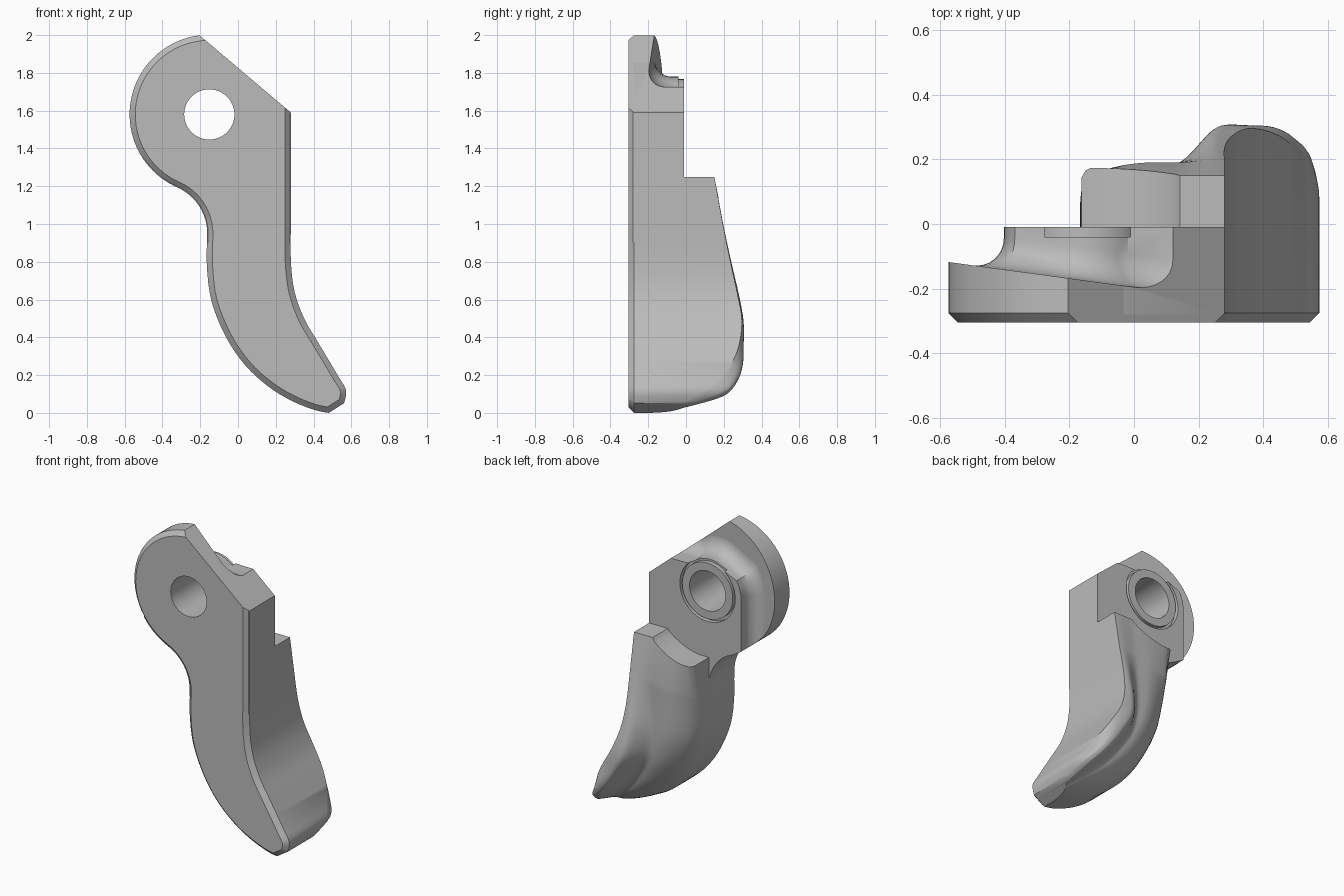
import bpy, bmesh
from math import sin, cos, radians

if "Cube" in bpy.data.objects:
    bpy.data.objects.remove(bpy.data.objects["Cube"])

gray = bpy.data.materials.new("plain gray")
gray.use_nodes = True
gray.diffuse_color = (0.5, 0.5, 0.5, 1)
gray.node_tree.nodes["Principled BSDF"].inputs["Base Color"].default_value = (0.5, 0.5, 0.5, 1)

FRONT, BACK, BEVEL, COVE = -0.305, -0.01, 0.03, 0.1
PIVOT = (-0.152, 1.58)


def arc(center, radius, start, end, steps):
    angles = [radians(start + (end - start) * i / steps) for i in range(steps + 1)]
    return [(center[0] + radius * cos(a), center[1] + radius * sin(a)) for a in angles]


def circle(radius):
    return arc(PIVOT, radius, 0, 352.5, 47)


def inset(poly, dist):
    """Move each edge of a counterclockwise polygon inward by its own distance."""
    count = len(poly)
    lines = []
    for i in range(count):
        (ax, az), (bx, bz) = poly[i], poly[(i + 1) % count]
        size = ((bx - ax) ** 2 + (bz - az) ** 2) ** 0.5
        lines.append(((az - bz) / size, (bx - ax) / size, dist(i)))
    out = []
    for i, (x, z) in enumerate(poly):
        (a, b, d), (e, f, g) = lines[i - 1], lines[i]
        det = a * f - b * e
        if abs(det) < 0.02:
            out.append((x + a * d, z + b * d))
        else:
            out.append((x + (d * f - b * g) / det, z + (a * g - d * e) / det))
    return out


def loft(name, rings, strip_caps=False):
    bm = bmesh.new()
    rows = [[bm.verts.new(p) for p in ring] for ring in rings]
    n = len(rows[0])
    for low, high in zip(rows, rows[1:]):
        for i in range(n):
            j = (i + 1) % n
            bm.faces.new((low[i], low[j], high[j], high[i]))
    for row in (rows[0], rows[-1]):
        if strip_caps:
            for i in range(n // 2 - 1):
                bm.faces.new((row[i], row[i + 1], row[n - 2 - i], row[n - 1 - i]))
        else:
            bm.faces.new(row)
    bmesh.ops.recalc_face_normals(bm, faces=bm.faces)
    mesh = bpy.data.meshes.new(name)
    bm.to_mesh(mesh)
    bm.free()
    mesh.materials.append(gray)
    obj = bpy.data.objects.new(name, mesh)
    bpy.context.collection.objects.link(obj)
    return obj


def prism(name, poly, y0, y1):
    return loft(name, [[(x, y, z) for x, z in poly] for y in (y0, y1)])


def boolean(obj, cutter, operation):
    mod = obj.modifiers.new("cut", "BOOLEAN")
    mod.operation, mod.object, mod.solver = operation, cutter, "EXACT"
    bpy.context.view_layer.update()
    bpy.context.view_layer.objects.active = obj
    bpy.ops.object.modifier_apply(modifier=mod.name)


def spline(rows, steps):
    """Smooth interpolation through rows of values."""
    out = []
    for i in range(len(rows) - 1):
        quad = rows[max(i - 1, 0)], rows[i], rows[i + 1], rows[min(i + 2, len(rows) - 1)]
        for k in range(steps):
            t = k / steps
            out.append([b + t / 2 * (c - a + t * (2 * a - 5 * b + 4 * c - d
                        + t * (3 * (b - c) + d - a))) for a, b, c, d in zip(*quad)])
    return out + [list(rows[-1])]


def smooth(lo, hi, v):
    t = min(max((v - lo) / (hi - lo), 0), 1)
    return t * t * (3 - 2 * t)


def floor_y(x):
    return -0.195 - 0.135 * x


# Stations down the lever: right x z, left x z, ridge, valley, left edge, edge rounding, ridge end
stations = spline([
    (0.28, 1.0, -0.163, 0.93, 0.2, 0.19, 0.14, 0.005, 0.34),
    (0.28, 0.8, -0.165, 0.78, 0.245, 0.185, 0.09, 0.01, 0.36),
    (0.3, 0.64, -0.14, 0.59, 0.28, 0.18, 0.05, 0.01, 0.42),
    (0.35, 0.5, -0.063, 0.4, 0.305, 0.165, 0.01, 0.01, 0.5),
    (0.42, 0.38, 0.04, 0.25, 0.305, 0.14, -0.02, 0.02, 0.52),
    (0.48, 0.28, 0.16, 0.14, 0.3, 0.12, -0.05, 0.05, 0.54),
    (0.53, 0.195, 0.28, 0.066, 0.27, 0.1, -0.08, 0.09, 0.56),
    (0.572, 0.12, 0.4, 0.017, 0.2, 0.06, -0.1, 0.1, 0.6),
    (0.562, 0.052, 0.48, 0.0, 0.02, -0.03, -0.15, 0.03, 0.6),
], 4)

# Front outline
outline = [(0.28, 1.59)]
outline += arc(PIVOT, 0.422, 97, 243, 40)
outline += arc((-0.429, 0.95), 0.266, 66, 0, 12)
outline += [(s[2], s[3]) for s in stations]
outline += [(s[0], s[1]) for s in reversed(stations)]

# Front plate with a bevelled front edge and a sloping back
inner = inset(outline, lambda i: 0 if i == 0 else BEVEL)
front_plate = loft("front_plate", [
    [(x, FRONT, z) for x, z in inner],
    [(x, FRONT + BEVEL, z) for x, z in outline],
    [(x, floor_y(x), z) for x, z in outline]])

# Raised pivot block with a cove around its upper and outer sides
block = [(0.34, 1.72)] + arc(PIVOT, 0.2, 48, 104, 5) + arc(PIVOT, 0.25, 150, 180, 4)
block += [(-0.402, 1.0), (0.34, 1.0)]
rings = [[(x, -0.29, z) for x, z in inset(block, lambda i: -COVE)]]
for step in range(9):
    a = radians(90 * step / 8)
    ring = inset(block, lambda i: -COVE * (1 - sin(a)))
    rings.append([(x, floor_y(x) - 0.001 + COVE * (1 - cos(a)), z) for x, z in ring])
rings.append([(x, BACK, z) for x, z in block])
pivot_block = loft("pivot_block", rings)
trim = prism("trim_helper", outline, -0.28, 0.1)
boolean(pivot_block, trim, "INTERSECT")

# Shallow ring groove and pivot hole
groove = prism("groove_helper", circle(0.205), -0.04, 0.1)
core = prism("core_helper", circle(0.187), -0.1, 0.2)
hole = prism("hole_helper", circle(0.133), -0.5, 0.3)
boolean(groove, core, "DIFFERENCE")
boolean(pivot_block, groove, "DIFFERENCE")
for part in (front_plate, pivot_block):
    boolean(part, hole, "DIFFERENCE")
for helper in (trim, groove, core, hole):
    bpy.data.objects.remove(helper)

# Thumb lever: ridge along one side, hollow, then a falling far side
SAMPLES = 32
us = [i / SAMPLES for i in range(SAMPLES + 1)]


def ledge_z(x):
    if x > 0.14:
        return 1.25
    reach = max(x, -0.09) - PIVOT[0]
    return PIVOT[1] - (0.447 ** 2 - reach ** 2) ** 0.5


def section(points):
    return points + [(x, FRONT + BEVEL, z) for x, y, z in reversed(points)]


top = []
for u in us:
    x = 0.28 - 0.443 * u
    z = ledge_z(x)
    top.append((x, 0.15 + 0.2 * (1.25 - z) - 0.03 * max(0, (u - 0.94) / 0.06) ** 2, z))
rings = [section(top)]
for rx, rz, lx, lz, ridge, valley, left, round_off, ridge_end in stations:
    row = []
    for u in us:
        base = valley + (left - valley) * max(0, (u - 0.5) / 0.5) ** 2
        y = base + (ridge - base) * (1 - smooth(ridge_end - 0.32, ridge_end, u))
        y -= round_off * max(0, 1 - u / 0.18) ** 2
        y -= 0.04 * max(0, (u - 0.88) / 0.12) ** 2
        row.append((rx + (lx - rx) * u, y, rz + (lz - rz) * u))
    rings.append(section(row))
thumb_lever = loft("thumb_lever", rings, strip_caps=True)

# Smooth shading with sharp corners kept
bpy.ops.object.select_all(action="DESELECT")
for part in (front_plate, pivot_block, thumb_lever):
    part.select_set(True)
bpy.context.view_layer.objects.active = thumb_lever
bpy.ops.object.shade_smooth_by_angle(angle=radians(35))
